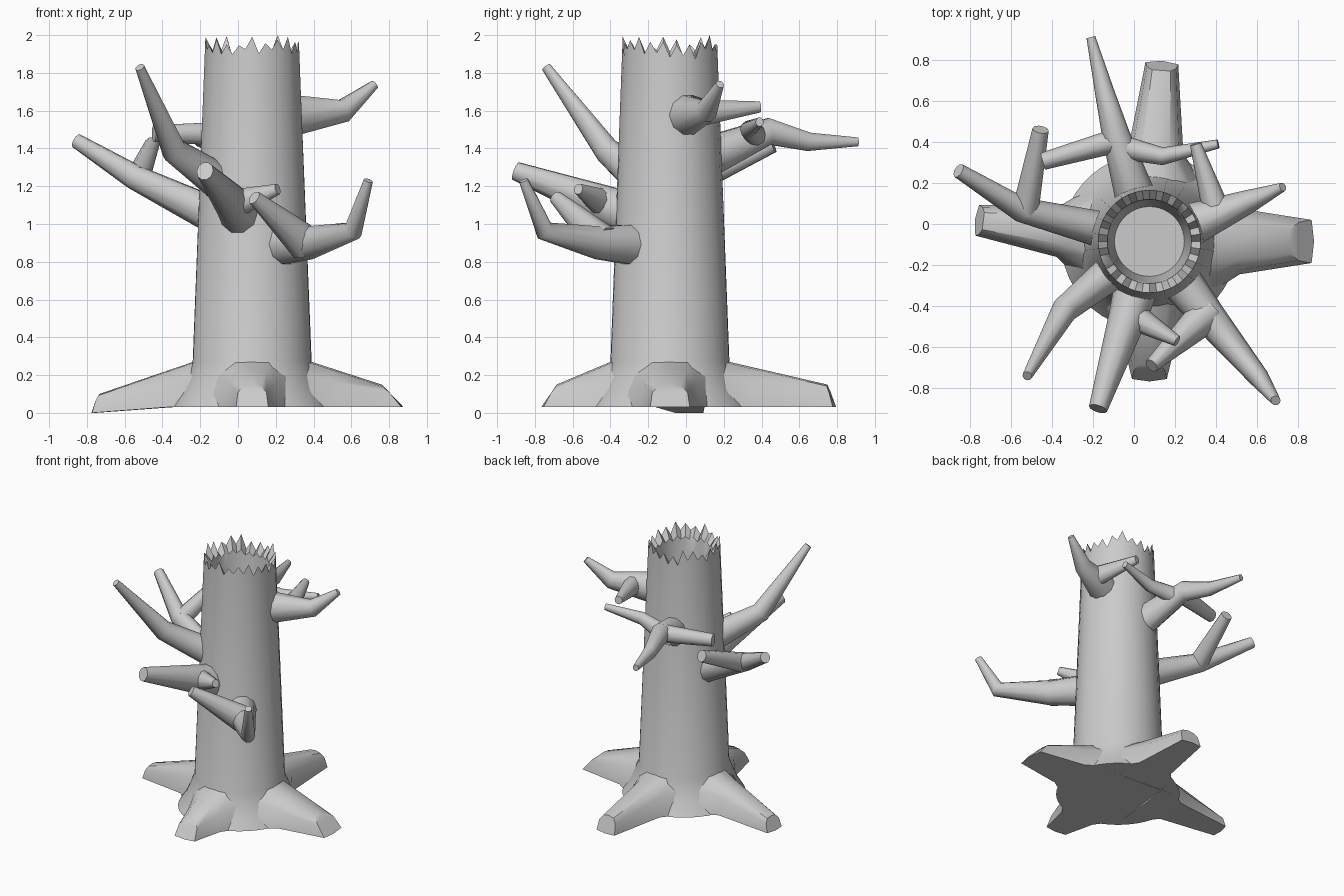
import bpy, bmesh, math, random
from mathutils import Vector

if "Cube" in bpy.data.objects:
    bpy.data.objects.remove(bpy.data.objects["Cube"])

random.seed(4)
CX, CY = 0.075, -0.085          # trunk axis


def loft(name, rings, angle=40):
    """Skin a list of equal-length vertex rings and cap both ends."""
    bm = bmesh.new()
    vr = [[bm.verts.new(p) for p in ring] for ring in rings]
    n = len(vr[0])
    for a, b in zip(vr, vr[1:]):
        for i in range(n):
            j = (i + 1) % n
            bm.faces.new((a[i], a[j], b[j], b[i]))
    bm.faces.new(vr[0][::-1])
    bm.faces.new(vr[-1])
    bmesh.ops.recalc_face_normals(bm, faces=bm.faces)
    me = bpy.data.meshes.new(name)
    bm.to_mesh(me)
    bm.free()
    ob = bpy.data.objects.new(name, me)
    bpy.context.collection.objects.link(ob)
    bpy.ops.object.select_all(action='DESELECT')
    ob.select_set(True)
    bpy.context.view_layer.objects.active = ob
    bpy.ops.object.shade_smooth_by_angle(angle=math.radians(angle))


# Trunk: flared foot, tapering bark, splintered rim and hollow core
N = 44
jag = [random.uniform(1.94, 2.0) if i % 2 else random.uniform(1.87, 1.93) for i in range(N)]
jag[7] = 2.0
inner_jag = [1.85 + (z - 1.87) * 0.4 for z in jag]


def circle(r, z):
    return [(CX + r * math.cos(2 * math.pi * i / N), CY + r * math.sin(2 * math.pi * i / N),
             z[i] if isinstance(z, list) else z) for i in range(N)]


loft("trunk", [circle(0.43, 0.03), circle(0.375, 0.12), circle(0.315, 0.27),
               circle(0.25, jag), circle(0.205, inner_jag),
               circle(0.195, 1.75), circle(0.17, 1.5)])


# Roots: buttresses sloping from the trunk down to blunt toes
def root(name, deg, reach, top_reach, tip_z, w, ground=0.03):
    c, s = math.cos(math.radians(deg)), math.sin(math.radians(deg))
    slope = (0.27 - tip_z) / (top_reach - 0.315)

    def section(d_low, d_top, wb, wt, zb):
        zt = 0.27 - slope * (d_top - 0.315)
        wm, zm, dm = wb * .45 + wt * .55, zb + (zt - zb) * .65, d_low + (d_top - d_low) * .6
        half = [(d_low, wb, zb), (dm, wm, zm), (d_top, wt * .7, zt - .008)]
        prof = [(d, -y, z) for d, y, z in half] + [(d_top, 0, zt)] + half[::-1]
        prof.append((d_low + .012, 0, zb))
        return [(CX + d * c - y * s, CY + d * s + y * c, z) for d, y, z in prof]

    loft(name, [section(.22, .22, .30, .14, .03), section(.44, .42, w + .055, w + .02, .03),
                section(reach, top_reach, w, w * .8, ground)])


root("root_right", 0, 0.79, 0.685, 0.15, 0.105)
root("root_back", 86, 0.87, 0.835, 0.15, 0.08)
root("root_left", 173, 0.845, 0.815, 0.10, 0.075, 0)
root("root_front", -90, 0.67, 0.6, 0.15, 0.085)


# Branches and twigs: round limbs that taper evenly along their length
def tube(name, P, r0, r1, sides=10):
    run = [0]
    for a, b in zip(P, P[1:]):
        run.append(run[-1] + (b - a).length)
    rings = []
    for i, p in enumerate(P):
        before = (p - P[i - 1]).normalized() if i else Vector()
        after = (P[i + 1] - p).normalized() if i < len(P) - 1 else Vector()
        t = (before + after).normalized()
        u = t.cross(Vector((0, 0, 1))).normalized()
        v = u.cross(t)
        r = r0 + (r1 - r0) * run[i] / run[-1]
        rings.append([p + r * (math.cos(a) * u + 1.1 * math.sin(a) * v)
                      for a in (2 * math.pi * k / sides for k in range(sides))])
    loft(name, rings, 50)


def branch(name, z, r0, r1, *bends):
    """Limb rooted inside the trunk at height z; returns its first stretch."""
    P = [Vector(b) for b in bends]
    out = Vector((P[0].x - CX, P[0].y - CY, 0)).normalized() * 0.22
    P.insert(0, Vector((CX, CY, z)) + out)
    tube(name, P, r0, r1)
    return P[:2]


def twig(name, parent, t, r0, r1, *bends):
    tube(name, [parent[0].lerp(parent[1], t)] + [Vector(b) for b in bends], r0, r1)


b = branch("right_branch", 1.575, .105, .022, (.56, .11, 1.6), (.725, .18, 1.74))
twig("right_twig", b, .45, .07, .028, (.3, .39, 1.62))

b = branch("back_branch", 1.36, .1, .022, (-.09, .44, 1.49), (-.145, .65, 1.435), (-.21, .91, 1.435))
twig("back_left_twig", b, .9, .06, .042, (-.445, .305, 1.48))
twig("back_right_twig", b, .8, .06, .022, (.14, .33, 1.5), (.41, .39, 1.54))

b = branch("left_branch", 1.05, .09, .036, (-.55, .07, 1.25), (-.855, .26, 1.44))
twig("left_twig", b, .95, .065, .04, (-.455, .46, 1.42))

branch("front_left_branch", 1.22, .09, .024, (-.34, -.42, 1.39), (-.52, -.74, 1.83))

b = branch("front_branch", 1.05, .11, .046, (-.03, -.45, 1.11), (-.175, -.9, 1.28))
twig("front_twig", b, .9, .075, .027, (.21, -.57, 1.185))

b = branch("front_right_branch", .89, .105, .024, (.37, -.46, .9), (.61, -.75, .965), (.69, -.86, 1.23))
twig("front_right_twig", b, .9, .09, .035, (.085, -.69, 1.14))
